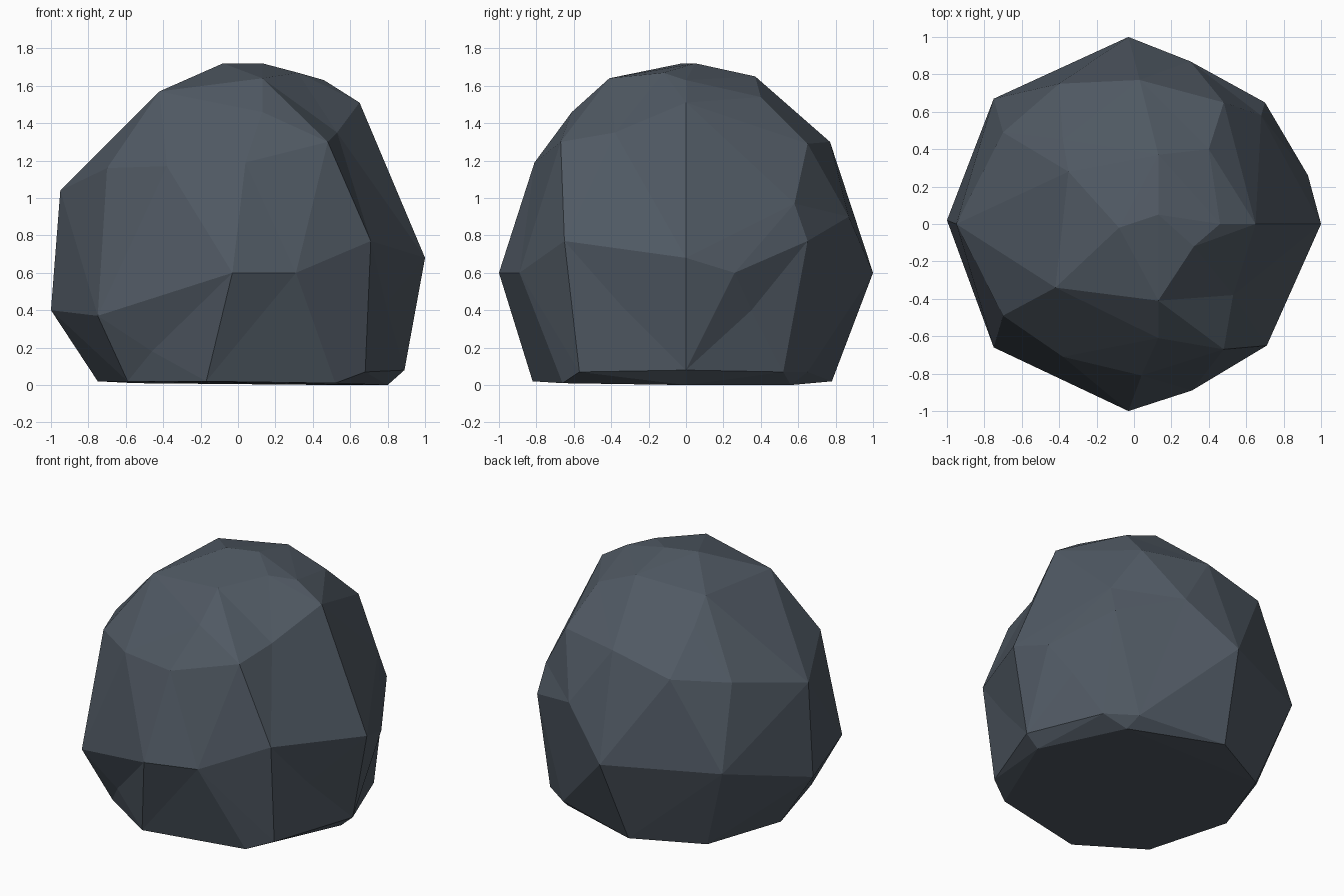
import bpy, bmesh
from mathutils import Vector

# Corner points of the chipped boulder, grouped by height
corners = [
    # foot
    (-0.17, -0.82, .02), (0.52, -0.66, .01), (0.68, -0.57, .07), (0.89, 0, .08),
    (0.69, 0.52, .07), (0.5, 0.65, .07), (-0.1, 0.78, .02), (-0.55, 0.55, .01),
    (-0.75, 0.02, .02), (-0.59, -0.55, .02), (0.8, 0, 0), (0.53, 0.56, 0),
    # waist
    (-0.03, -1, .6), (0.31, -0.89, .6), (0.71, -0.65, .77), (1, 0, .68),
    (0.93, 0.26, .6), (0.7, 0.65, .77), (0.3, 0.87, .9), (-0.03, 1, .6),
    (-0.75, 0.67, .6), (-1, 0.02, .4), (-0.75, -0.66, .37),
    # shoulder
    (0.04, -0.81, 1.19), (-0.38, -0.71, 1.17), (0.48, -0.67, 1.3), (0.68, 0.58, .97),
    (0.48, 0.65, 1.29), (0.03, 0.77, 1.3), (-0.4, 0.75, 1.2), (-0.7, 0.49, 1.16),
    (-0.95, 0, 1.04), (-0.7, -0.49, 1.16),
    # crown
    (0.13, -0.61, 1.46), (0.53, -0.38, 1.35), (0.65, 0, 1.51), (0.4, 0.4, 1.54),
    (-0.35, 0.28, 1.6), (-0.38, 0.45, 1.45), (-0.42, -0.34, 1.57), (0.13, -0.41, 1.64),
    (0.32, -0.12, 1.67), (0.13, 0.37, 1.65), (-0.08, -0.02, 1.72), (0.13, 0.05, 1.72),
    (0.46, 0, 1.63),
]
# Chipped hollows in the lower flanks
hollows = [(0.79, -0.35, .43), (0.8, 0.35, .4), (-0.46, -0.68, .18)]

# Wrap a skin around the corners on a near-sphere, then pull each back to its place
centre = Vector((0, 0, 0.8))
bm = bmesh.new()
home = {}
for c in corners + hollows:
    d = Vector(c) - centre
    v = bm.verts.new(d.normalized() * d.length ** (0.1 if c in hollows else 0.3))
    home[v] = Vector(c)
bmesh.ops.convex_hull(bm, input=bm.verts[:])
for v in bm.verts:
    v.co = home[v]
bmesh.ops.delete(bm, geom=[v for v in bm.verts if not v.link_faces], context='VERTS')
bmesh.ops.recalc_face_normals(bm, faces=bm.faces[:])

mesh = bpy.data.meshes.new("boulder")
bm.to_mesh(mesh)
bm.free()
boulder = bpy.data.objects.new("boulder", mesh)
bpy.context.collection.objects.link(boulder)

# Dark slate stone
stone = bpy.data.materials.new("slate")
stone.diffuse_color = (0.08, 0.10, 0.125, 1)
mesh.materials.append(stone)
